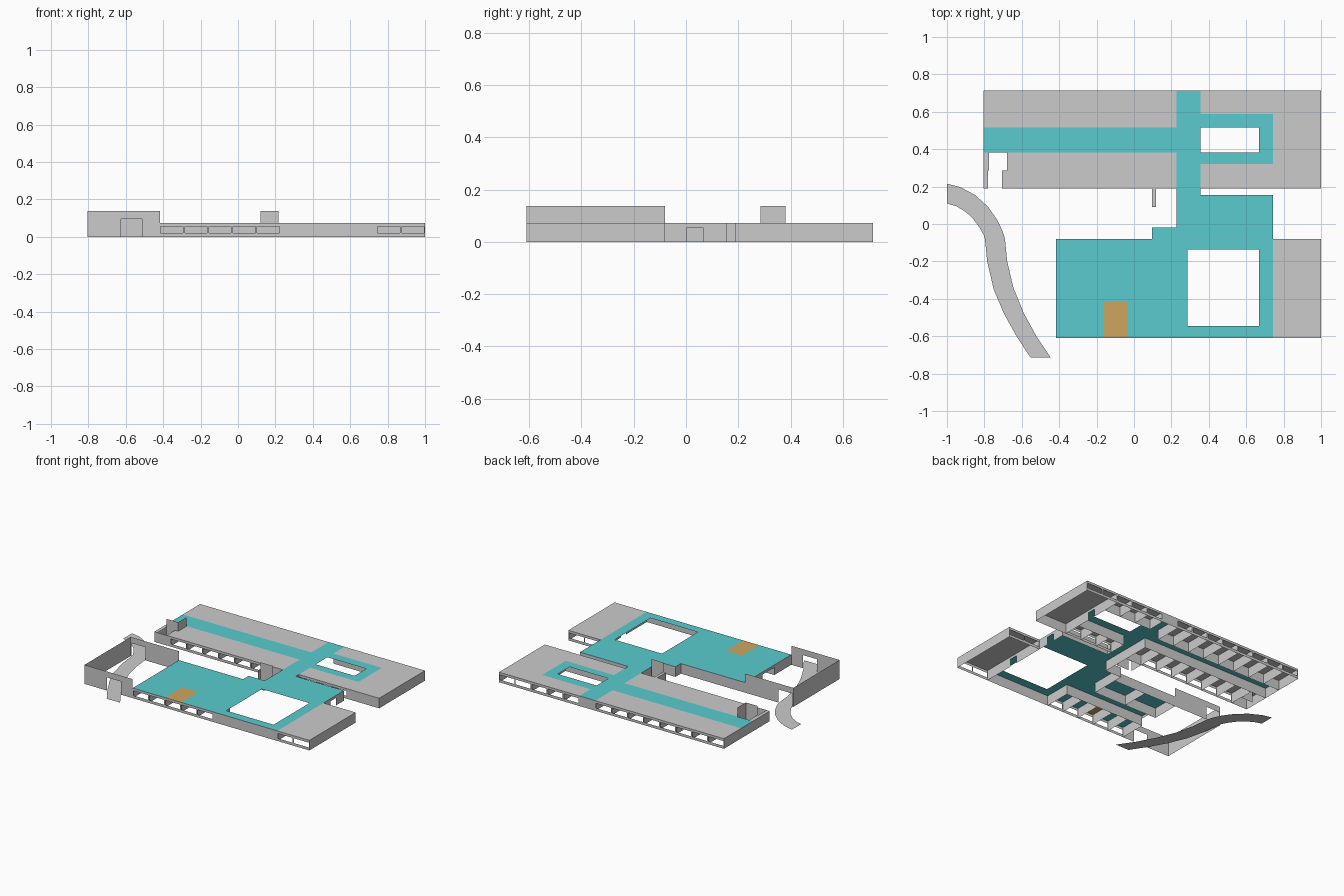
import bpy, bmesh

if "Cube" in bpy.data.objects:
    bpy.data.objects.remove(bpy.data.objects["Cube"])

H, TALL = 0.073, 0.138            # eaves and courtyard wall heights
W, E = -0.805, 1.0                # west and east ends
G = (E - W) / 14                  # room module


def gx(i):
    return W + G * i


def material(name, col):
    m = bpy.data.materials.new(name)
    m.diffuse_color = (*col, 1)
    m.use_nodes = True
    m.node_tree.nodes["Principled BSDF"].inputs["Base Color"].default_value = m.diffuse_color
    return m


TEAL = material("teal_ceiling", (0.1, 0.6, 0.62))
SAND = material("sand_ceiling", (0.62, 0.38, 0.12))


def finish(name, bm, mat=None):
    bmesh.ops.remove_doubles(bm, verts=bm.verts, dist=1e-5)
    me = bpy.data.meshes.new(name)
    bm.to_mesh(me)
    bm.free()
    ob = bpy.data.objects.new(name, me)
    bpy.context.collection.objects.link(ob)
    if mat:
        me.materials.append(mat)


def sheet(bm, axis, at, u0, u1, v0, v1, holes=()):
    """Thin rectangle normal to an axis, with rectangular openings."""
    us = sorted({u0, u1} | {min(max(u, u0), u1) for h in holes for u in h[:2]})
    vs = sorted({v0, v1} | {min(max(v, v0), v1) for h in holes for v in h[2:]})
    for a, b in zip(us, us[1:]):
        for c, d in zip(vs, vs[1:]):
            mu, mv = (a + b) / 2, (c + d) / 2
            if any(h[0] < mu < h[1] and h[2] < mv < h[3] for h in holes):
                continue
            pts = [(a, c), (b, c), (b, d), (a, d)]
            co = [(at, u, v) if axis == 'x' else (u, at, v) if axis == 'y'
                  else (u, v, at) for u, v in pts]
            bm.faces.new([bm.verts.new(p) for p in co])


def one(name, *args, mat=None, **kw):
    bm = bmesh.new()
    sheet(bm, *args, **kw)
    finish(name, bm, mat)


def windows(modules):
    return [(gx(i) + 0.005, gx(i + 1) - 0.005, 0.02, 0.055) for i in modules]


def roofs(name, rects, mat=None, holes=()):
    bm = bmesh.new()
    for r in rects:
        sheet(bm, 'z', H, *r, holes=holes)
    finish(name, bm, mat)


def walls(name, items):
    """Items: axis, position, start, end, optional openings and height."""
    bm = bmesh.new()
    for ax, at, a, b, *rest in items:
        holes = rest[0] if rest else ()
        top = rest[1] if len(rest) > 1 else H
        sheet(bm, ax, at, a, b, 0, top, holes)
    finish(name, bm)


X3, X7, X8, X9, X12 = gx(3), gx(7), gx(8), gx(9), gx(12)
N, S = 0.715, -0.61               # north and south facades
NS, SN = 0.19, -0.08              # inner facades of the two wings
C0, C1 = 0.383, 0.517             # north corridor
R0, R1 = 0.32, 0.587              # ring around the small light court
D0, D1 = -0.415, -0.28            # south corridor

# Roofs
stair = [(-0.775, -0.68, 0.285, C0), (-0.78, -0.705, NS, 0.285)]
court_small = [(X9, 0.667, C0, C1)]
court_big = [(0.287, 0.667, -0.545, -0.135)]
roofs("north_wing_roof", [(W, X8, C1, N), (W, X8, NS, C0)], holes=stair)
roofs("north_east_roof", [(X9, E, NS, N)], holes=[(X9, X12, R0, R1)])
roofs("south_east_roof", [(X12, E, S, SN)])
roofs("stair_edge_roof", [(X7, 0.118, 0.09, NS)])
roofs("corridor_ceiling", [(W, X8, C0, C1), (X8, X9, 0.155, N)], TEAL)
roofs("light_court_ring_ceiling", [(X9, X12, R0, R1)], TEAL, court_small)
roofs("hall_ceiling", [(X8, X12, SN, 0.155), (X7, X8, SN, -0.018)], TEAL)
sand = (gx(5), gx(6), S, D0)
roofs("south_wing_ceiling", [(X3, X12, S, SN)], TEAL, court_big + [sand])
roofs("sand_room_ceiling", [sand], SAND)

# North wing facades and corridor walls
north_win = windows([*range(8), *range(9, 14)])
walls("north_wing_walls", [
    ('y', N, W, E, north_win),
    ('y', NS, W, X8, windows(range(1, 7))),
    ('y', NS, X9, E, windows(range(9, 12))),
    ('x', W, NS, N), ('x', E, NS, N),
    ('y', C1, W, X8), ('y', C0, W, X8),
    ('y', R1, X9, X12), ('y', R0, X9, X12),
    ('x', X12, NS, N, [(0.42, 0.48, 0, 0.055)])])

# Partitions between the repeated classrooms
rows = []
for i in range(1, 9):
    rows += [('x', gx(i), C1, N), ('x', gx(i), NS, C0)]
for i in range(9, 12):
    rows += [('x', gx(i), R1, N), ('x', gx(i), NS, R0)]
for i in range(4, 9):
    rows.append(('x', gx(i), S, D0))
for i in (5, 7):
    rows.append(('x', gx(i), D1, SN))
walls("room_partitions", rows)

# South wing facades and inner walls
walls("south_wing_walls", [
    ('y', S, X3, E, windows([3, 4, 5, 6, 7, 12, 13])),
    ('y', SN, X3, X7), ('y', SN, X12, E, windows([12, 13])),
    ('x', E, S, SN), ('x', X3, S, SN, [(D0, D1, 0, 0.055)]),
    ('y', D0, X3, X8), ('y', D1, X3, X7),
    ('x', X12, S, SN, [(-0.375, -0.315, 0, 0.055)])])

# Linking hall
walls("hall_walls", [
    ('x', X12, SN, 0.155, [(0.003, 0.065, 0, 0.055)]),
    ('y', 0.155, X9, X12), ('x', X9, 0.155, NS),
    ('x', X7, SN, -0.018), ('y', -0.018, X7, X8),
    ('x', X8, -0.018, NS), ('x', X7, 0.09, NS)])

# Stair screens that rise above the roof
one("hall_stair_screen", 'y', 0.087, 0.12, 0.217, 0, TALL)
one("north_stair_screen_side", 'x', -0.68, 0.285, 0.38, 0, TALL)
one("north_stair_screen_front", 'y', 0.285, -0.775, -0.68, 0, TALL)

# Open entrance courtyard with tall walls
walls("courtyard_walls", [
    ('y', S, W, X3, [(-0.625, -0.512, 0, 0.095)], TALL),
    ('x', W, S, SN, [], TALL),
    ('y', SN, W, X3, [(-0.797, -0.688, 0, 0.095)], TALL)])

# Curving footpath through the courtyard
right = [(-1, .215), (-.93, .198), (-.85, .155), (-.78, .092), (-.73, .02),
         (-.702, -.04), (-.69, -.08), (-.678, -.2), (-.645, -.34),
         (-.59, -.475), (-.522, -.6), (-.445, -.715)]
left = [(-1, .11), (-.95, .095), (-.9, .065), (-.86, .028), (-.825, -.02),
        (-.803, -.06), (-.797, -.08), (-.785, -.2), (-.75, -.35),
        (-.695, -.48), (-.628, -.6), (-.553, -.715)]
bm = bmesh.new()
pairs = [[bm.verts.new((*p, 0)) for p in lr] for lr in zip(left, right)]
for a, b in zip(pairs, pairs[1:]):
    bm.faces.new((a[0], b[0], b[1], a[1]))
finish("footpath", bm)
